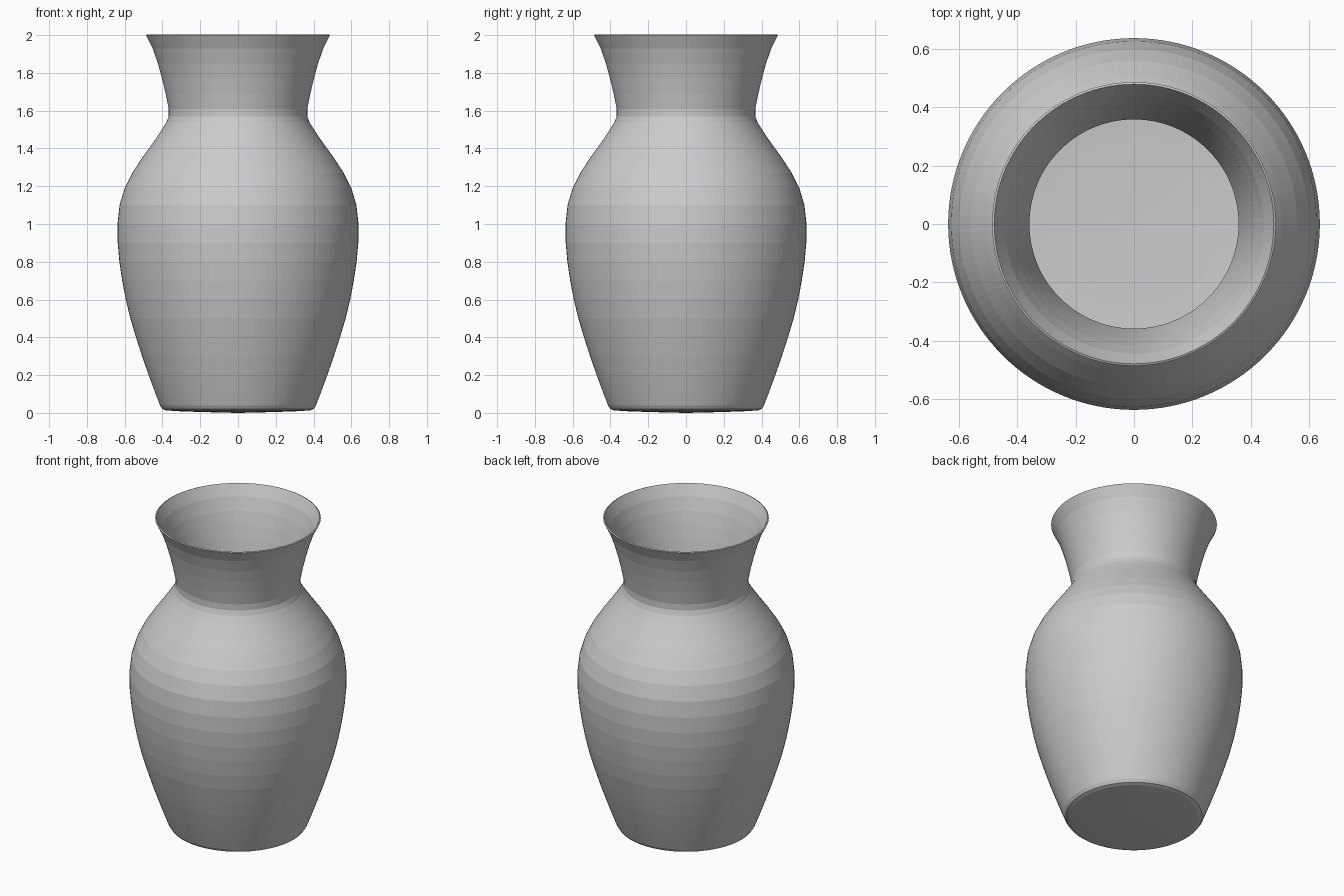
import bpy
import bmesh
from math import tau
from mathutils import Vector

cube = bpy.data.objects.get("Cube")
if cube:
    bpy.data.objects.remove(cube, do_unlink=True)

SEGMENTS = 128
WALL = 0.008

grey = bpy.data.materials.new("plain grey")
grey.use_nodes = True
grey.diffuse_color = (0.6, 0.6, 0.6, 1)
grey.node_tree.nodes["Principled BSDF"].inputs["Base Color"].default_value = (0.6, 0.6, 0.6, 1)

# Outer silhouette from base centre to lip: (radius, height)
outline = [
    (0, 0), (0.1, 0.002), (0.3, 0.008), (0.38, 0.013), (0.4, 0.02), (0.412, 0.038),
    (0.436, 0.1), (0.473, 0.2), (0.508, 0.3), (0.54, 0.4), (0.57, 0.5),
    (0.594, 0.6), (0.613, 0.7), (0.628, 0.8), (0.637, 0.9), (0.638, 1.0),
    (0.627, 1.1), (0.6, 1.19), (0.56, 1.27), (0.508, 1.35), (0.45, 1.43),
    (0.402, 1.5), (0.378, 1.54), (0.367, 1.57), (0.367, 1.61),
    (0.383, 1.69), (0.402, 1.77), (0.424, 1.85), (0.452, 1.93), (0.487, 2.0),
]

# Lathe the silhouette into a shell
bm = bmesh.new()
verts = [bm.verts.new((r, 0, z)) for r, z in outline]
edges = [bm.edges.new(pair) for pair in zip(verts, verts[1:])]
bmesh.ops.spin(bm, geom=verts + edges, cent=Vector(), axis=(0, 0, 1),
               angle=tau, steps=SEGMENTS, use_merge=True)
bmesh.ops.remove_doubles(bm, verts=bm.verts, dist=0.0001)
bmesh.ops.recalc_face_normals(bm, faces=bm.faces)
base = min(bm.faces, key=lambda f: f.calc_center_median().z)
if base.normal.z > 0:
    bmesh.ops.reverse_faces(bm, faces=bm.faces)
mesh = bpy.data.meshes.new("vase")
bm.to_mesh(mesh)
bm.free()
mesh.materials.append(grey)
vase = bpy.data.objects.new("vase", mesh)
bpy.context.collection.objects.link(vase)

# Thin glass-like wall, grown inwards
wall = vase.modifiers.new("wall", "SOLIDIFY")
wall.thickness = WALL
wall.offset = -1
